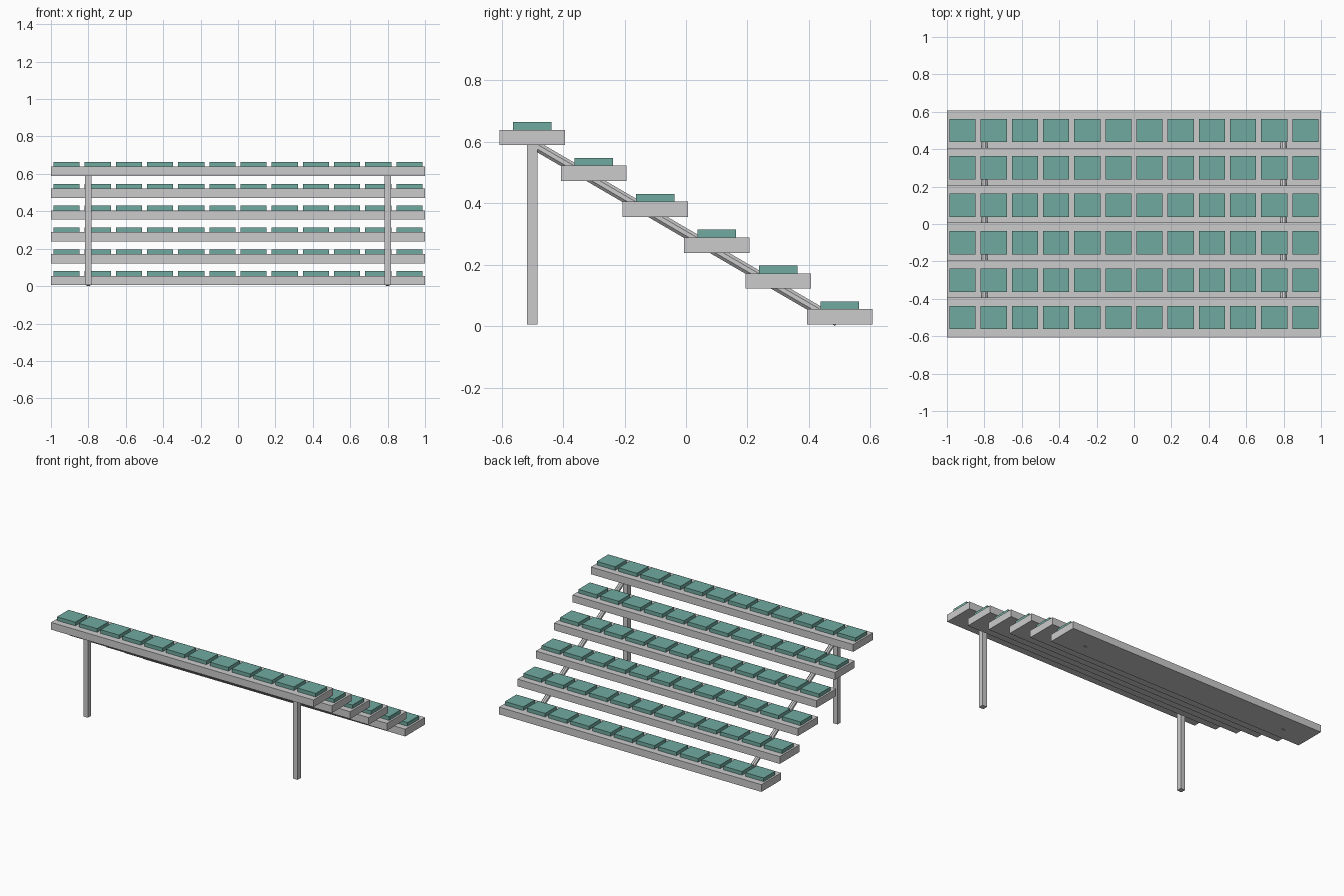
import bpy
import math
from mathutils import Vector

if "Cube" in bpy.data.objects:
    bpy.data.objects.remove(bpy.data.objects["Cube"])

ROWS, SEATS = 6, 12
PITCH_Y, PITCH_X = 0.2, 2.0 / 12
RISE = 0.1167

teal = bpy.data.materials.new("seat_teal")
teal.diffuse_color = (0.16, 0.40, 0.35, 1)
teal.use_nodes = True
teal.node_tree.nodes["Principled BSDF"].inputs["Base Color"].default_value = teal.diffuse_color


def box(name, center, size, mat=None):
    bpy.ops.mesh.primitive_cube_add(size=1, location=center)
    ob = bpy.context.object
    ob.name = name
    ob.scale = size
    bpy.ops.object.transform_apply(location=False, rotation=False, scale=True)
    if mat:
        ob.data.materials.append(mat)
    return ob


def octagon_beam(name, start, end, radius):
    a, b = Vector(start), Vector(end)
    d = b - a
    bpy.ops.mesh.primitive_cylinder_add(vertices=8, radius=radius, depth=d.length)
    ob = bpy.context.object
    ob.name = name
    # turn the section so flat sides face up and sideways
    ob.rotation_euler = (0, 0, math.pi / 8)
    bpy.ops.object.transform_apply(location=False, rotation=True, scale=False)
    ob.rotation_euler = (math.atan2(-d.y, d.z), 0, 0)
    ob.location = (a + b) / 2
    return ob


# Tiers: one long slab each, highest at the front (-y), with a row of seats
for r in range(ROWS):
    y = 0.5 - PITCH_Y * r
    z = 0.005 + RISE * r
    box(f"tier_slab_{r + 1}", (0, y, z + 0.025), (2.0, 0.214, 0.05))
    for s in range(SEATS):
        x = (s - (SEATS - 1) / 2) * PITCH_X
        box(f"seat_{r + 1}_{s + 1}", (x, y, z + 0.0625),
            (0.14, 0.125, 0.025), teal)

# Supports: upright legs under the top tier and sloping beams through all tiers
for side, x in (("left", -0.8), ("right", 0.8)):
    box(f"{side}_leg", (x, -0.5, 0.2975), (0.035, 0.035, 0.585))
    octagon_beam(f"{side}_sloping_beam", (x, -0.495, 0.59), (x, 0.493, 0.0139), 0.0172)
